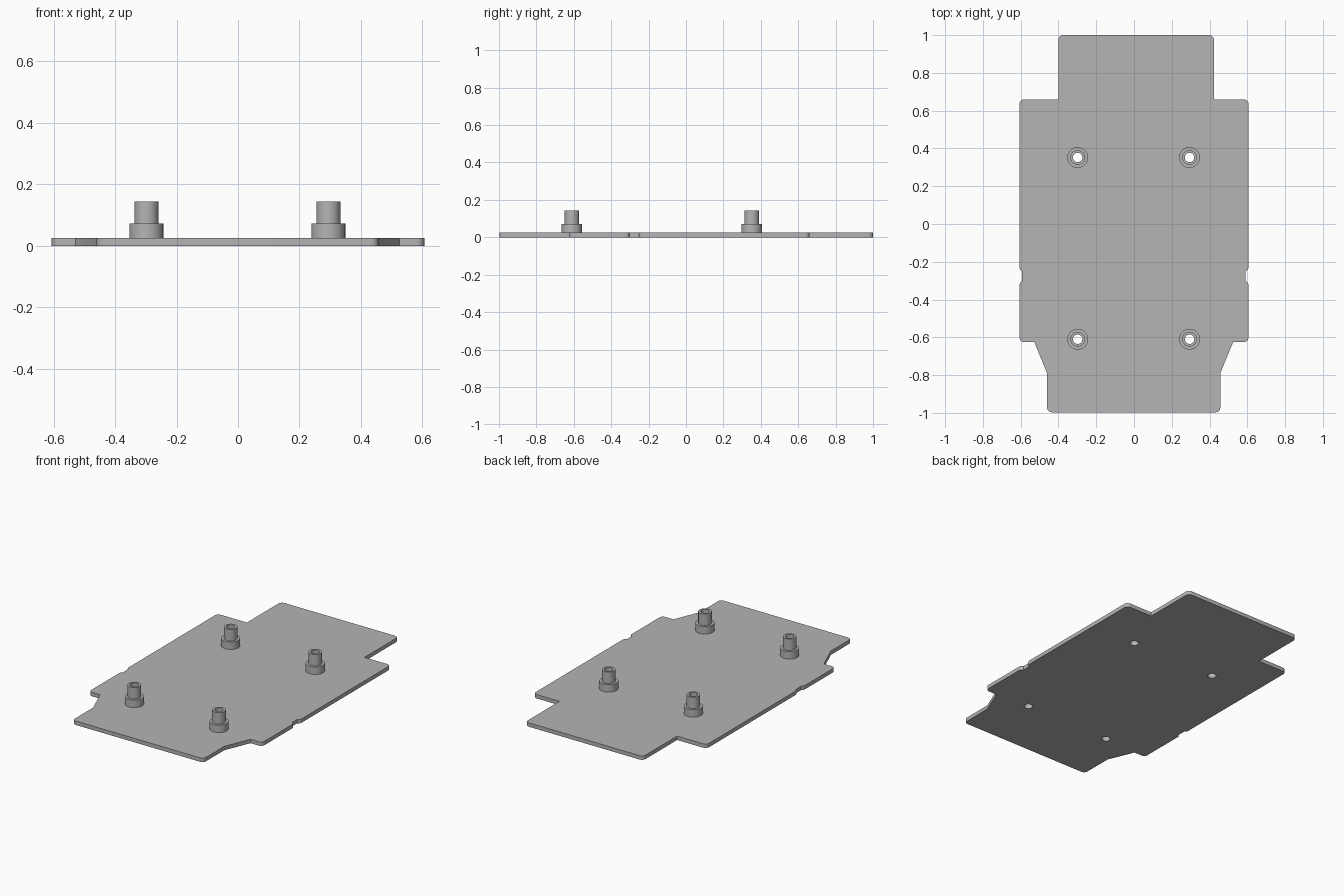
import bpy, bmesh
from math import cos, sin, tau
from mathutils import Vector

if "Cube" in bpy.data.objects:
    bpy.data.objects.remove(bpy.data.objects["Cube"])

GREY = (0.46, 0.46, 0.46, 1)
metal = bpy.data.materials.new("plain grey")
metal.use_nodes = True
metal.diffuse_color = GREY
metal.node_tree.nodes["Principled BSDF"].inputs["Base Color"].default_value = GREY

THICK, BORE, SEGS = 0.025, 0.025, 32
POSTS = [(x, y) for x in (-0.298, 0.294) for y in (0.352, -0.61)]


def circle(r, cx=0, cy=0):
    return [Vector((cx + r * cos(tau * i / SEGS), cy + r * sin(tau * i / SEGS)))
            for i in range(SEGS)]


def rounded(corners, steps=6):
    """Replace each (x, y, radius) corner by a short curve; radius 0 stays sharp."""
    out = []
    for i, (x, y, r) in enumerate(corners):
        p = Vector((x, y))
        if not r:
            out.append(p)
            continue
        before = Vector(corners[i - 1][:2]) - p
        after = Vector(corners[(i + 1) % len(corners)][:2]) - p
        a, b = p + before.normalized() * r, p + after.normalized() * r
        for k in range(steps + 1):
            t = k / steps
            # weighted quadratic curve, an exact arc on square corners
            w = (1 - t) ** 2, 2 * t * (1 - t) * 0.5 ** 0.5, t * t
            out.append((a * w[0] + p * w[1] + b * w[2]) / sum(w))
    return out


def finish(name, bm):
    bmesh.ops.recalc_face_normals(bm, faces=bm.faces)
    mesh = bpy.data.meshes.new(name)
    bm.to_mesh(mesh)
    bm.free()
    mesh.materials.append(metal)
    obj = bpy.data.objects.new(name, mesh)
    bpy.context.collection.objects.link(obj)
    bpy.ops.object.select_all(action="DESELECT")
    obj.select_set(True)
    bpy.context.view_layer.objects.active = obj
    bpy.ops.object.shade_smooth_by_angle(angle=0.6)
    return obj


# Base plate outline: each side from the rear tab to the front tab
def side(s, tab, notch, taper, front):
    w, r = 0.606, 0.025
    return [(s * tab, 1, r), (s * tab, 0.66, 0), (s * w, 0.66, r),
            (s * w, -0.245, 0.015), (s * notch, -0.25, 0),
            (s * notch, -0.303, 0), (s * w, -0.308, 0.015),
            (s * w, -0.625, r), (s * taper, -0.625, 0),
            (s * front, -0.79, 0), (s * front, -0.997, r)]


outline = rounded(side(1, 0.423, 0.59, 0.525, 0.457)
                  + side(-1, 0.40, 0.594, 0.528, 0.46)[::-1])

# Base plate, filled around its four holes and thickened
bm = bmesh.new()
for loop in [outline] + [circle(BORE, *p) for p in POSTS]:
    verts = [bm.verts.new((p.x, p.y, 0)) for p in loop]
    for i, v in enumerate(verts):
        bm.edges.new((verts[i - 1], v))
bmesh.ops.triangle_fill(bm, edges=bm.edges[:], use_beauty=True, normal=(0, 0, 1))
top = bmesh.ops.extrude_face_region(bm, geom=bm.faces[:])["geom"]
bmesh.ops.translate(bm, vec=(0, 0, THICK),
                    verts=[v for v in top if isinstance(v, bmesh.types.BMVert)])
finish("base_plate", bm)

# Hollow stepped standoffs, lathed from a closed radius and height profile
profile = [(BORE, THICK), (0.055, THICK), (0.055, 0.072),
           (0.039, 0.072), (0.039, 0.144), (BORE, 0.144)]
for n, (x, y) in enumerate(POSTS):
    bm = bmesh.new()
    rings = [[bm.verts.new((p.x, p.y, z)) for p in circle(r, x, y)] for r, z in profile]
    for j, ring in enumerate(rings):
        for i in range(SEGS):
            bm.faces.new((rings[j - 1][i - 1], rings[j - 1][i], ring[i], ring[i - 1]))
    finish(f"standoff_{n + 1}", bm)
